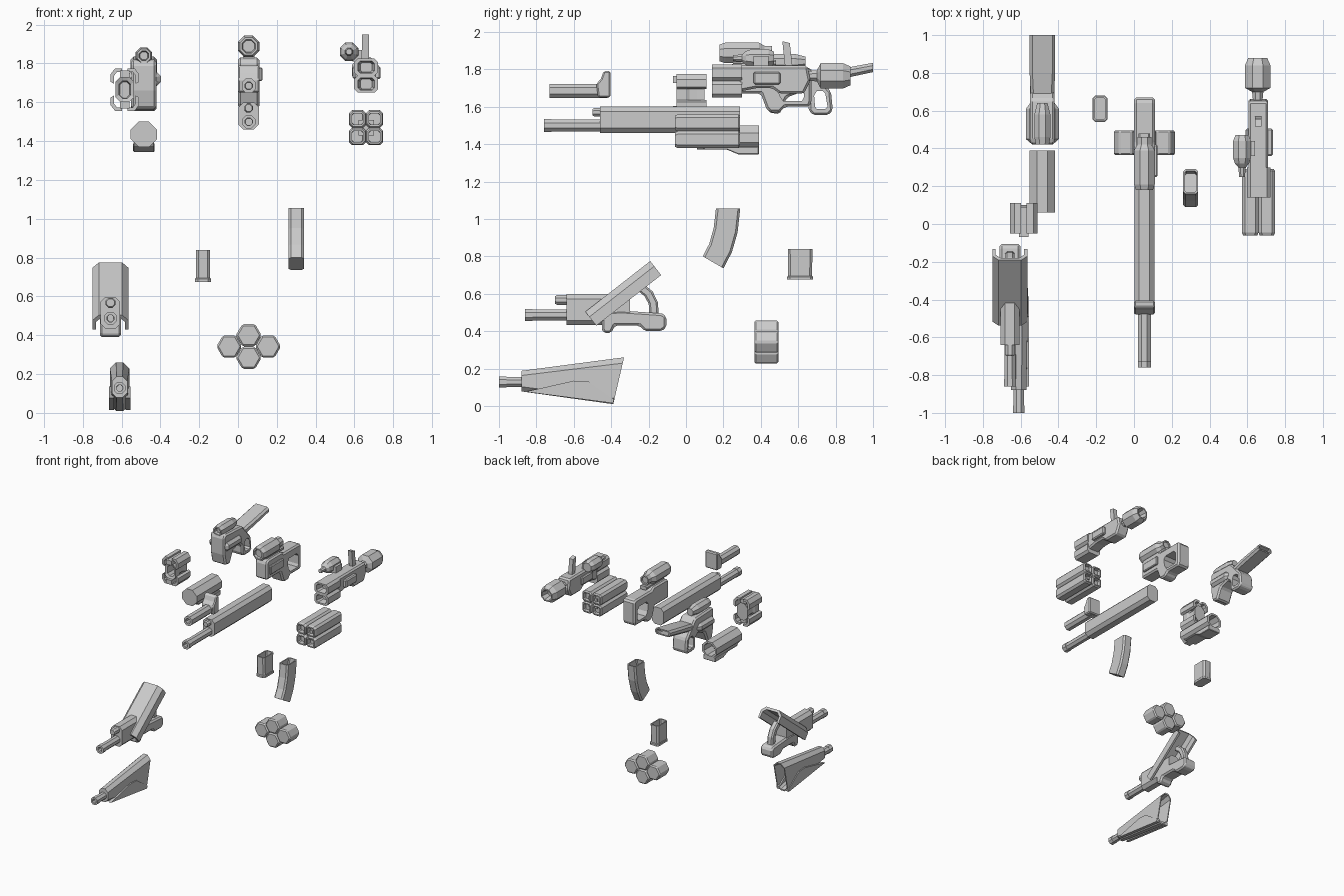
import bpy, bmesh
from math import radians, sin, cos
from mathutils import Vector, Matrix


def finish(name, bm, bevel=0):
    bmesh.ops.recalc_face_normals(bm, faces=bm.faces)
    me = bpy.data.meshes.new(name)
    bm.to_mesh(me)
    bm.free()
    ob = bpy.data.objects.new(name, me)
    bpy.context.collection.objects.link(ob)
    if bevel:
        m = ob.modifiers.new("bevel", 'BEVEL')
        m.width, m.segments, m.limit_method = bevel, 1, 'ANGLE'
    return ob


def prism(name, pts, a, b, axis='x', bevel=0):
    """Extrude a (y,z) outline along x, or an (x,z) outline along y."""
    bm = bmesh.new()
    put = (lambda p, t: (t, p[0], p[1])) if axis == 'x' else (lambda p, t: (p[0], t, p[1]))
    lo, hi = [[bm.verts.new(put(p, t)) for p in pts] for t in (a, b)]
    bm.faces.new(lo)
    bm.faces.new(hi)
    n = len(pts)
    for i in range(n):
        bm.faces.new((lo[i], lo[(i + 1) % n], hi[(i + 1) % n], hi[i]))
    return finish(name, bm, bevel)


def box(name, x0, x1, y0, y1, z0, z1, bevel=0):
    return prism(name, [(y0, z0), (y1, z0), (y1, z1), (y0, z1)], x0, x1, bevel=bevel)


def loft(name, xc, secs):
    """Loft chamfered rectangles; each is (y, z, width, depth, chamfer, tilt degrees=90)."""
    bm = bmesh.new()
    rings = []
    for s in secs:
        y, z, w, d, c = s[:5]
        t = radians(s[5] if len(s) > 5 else 90)
        w, d = w / 2, d / 2
        uv = [(w, d - c), (w - c, d), (c - w, d), (-w, d - c), (-w, c - d), (c - w, -d), (w - c, -d), (w, c - d)]
        rings.append([bm.verts.new((xc + u, y + v * cos(t), z + v * sin(t))) for u, v in uv])
    for r, q in zip(rings, rings[1:]):
        for i in range(8):
            j = (i + 1) % 8
            bm.faces.new((r[i], r[j], q[j], q[i]))
    bm.faces.new(rings[0])
    bm.faces.new(rings[-1])
    return finish(name, bm)


def round_y(name, xc, zc, prof):
    """Octagonal turned part along y from (y, diameter) pairs."""
    return loft(name, xc, [(y, zc, d, d, d * .293) for y, d in prof])


def cut(ob, name, pts, a, b, axis='x', bevel=0):
    c = prism(name, pts, a, b, axis, bevel)
    c.hide_render = True
    c.hide_viewport = False
    c.display_type = 'WIRE'
    m = ob.modifiers.new("cut", 'BOOLEAN')
    m.operation, m.object, m.solver = 'DIFFERENCE', c, 'EXACT'


def barrel(name, x, z, y0, y1, d):
    round_y(name, x, z, [(y0 + .06, d * .5), (y0, d * .55), (y0, d), (y0 + .04, d),
                         (y0 + .04, d * .92), (y1, d * .92)])


# Long barrel with its housing
barrel("long_barrel", .055, 1.5, -.76, -.45, .068)
loft("long_housing", .055, [(-.46, 1.53, .105, .14, .025), (.29, 1.53, .105, .14, .025)])
round_y("long_gas_plug", .055, 1.57, [(-.5, .035), (-.49, .045), (-.44, .045)])

# Short barrel with sight block
loft("short_barrel", .055, [(-.67, 1.685, .035, .035, .01), (-.73, 1.685, .04, .04, .012),
                            (-.73, 1.685, .07, .075, .02), (-.42, 1.685, .07, .075, .02)])
prism("short_barrel_block", [(-.47, 1.65), (-.405, 1.65), (-.405, 1.79), (-.44, 1.79), (-.455, 1.75), (-.48, 1.72)],
      .0, .11, bevel=.008)

# Marksman receiver with open grip
ob = prism("marksman_receiver", [(.22, 1.67), (.40, 1.67), (.43, 1.59), (.45, 1.57), (.50, 1.57), (.53, 1.60),
                                 (.66, 1.60), (.67, 1.63), (.67, 1.80), (.64, 1.81), (.44, 1.81), (.42, 1.83),
                                 (.24, 1.83), (.22, 1.81)], .0, .11, bevel=.012)
cut(ob, "marksman_grip_cutter", [(.52, 1.63), (.62, 1.63), (.63, 1.65), (.63, 1.72), (.61, 1.745), (.51, 1.745),
                                 (.49, 1.72), (.50, 1.66)], -.1, .2)
box("marksman_side_cover", .10, .125, .25, .42, 1.71, 1.78, .006)
loft("marksman_rail", .055, [(.25, 1.835, .06, .03, .008), (.48, 1.835, .06, .03, .008)])
round_y("marksman_scope", .055, 1.888, [(.2, .06), (.18, .07), (.18, .09), (.21, .11), (.39, .11), (.42, .075),
                                        (.46, .075), (.46, .055), (.45, .05)])

# Launcher receiver, twin tube front and exhaust bell
prism("launcher_receiver", [(.28, 1.68), (.38, 1.70), (.46, 1.70), (.5, 1.67), (.63, 1.67), (.665, 1.74),
                            (.65, 1.82), (.28, 1.82)], .605, .71, bevel=.012)
for i, z in enumerate((1.694, 1.781)):
    loft(f"launcher_tube_{i}", .66, [(.2, z, .06, .05, .01), (.14, z, .085, .062, .012), (.14, z, .124, .087, .018),
                                     (.3, z, .124, .087, .018)])
box("launcher_side_box", .59, .735, .36, .505, 1.72, 1.785, .008)
prism("launcher_sight_blade", [(.53, 1.81), (.57, 1.81), (.555, 1.94), (.515, 1.95)], .64, .675)
round_y("launcher_bell", .655, 1.765, [(.65, .05), (.70, .06), (.72, .135), (.84, .135), (.88, .1), (.88, .08),
                                       (.82, .06)])
round_y("launcher_scope", .572, 1.86, [(.25, .03), (.3, .04), (.32, .075), (.35, .095), (.44, .095), (.47, .07)])
box("launcher_scope_mount", .59, .64, .36, .44, 1.81, 1.87)

# Four tube pack
for i in range(4):
    x, z = .615 + .088 * (i % 2), 1.424 + .09 * (i // 2)
    loft(f"quad_tube_{i}", x, [(-.02, z, .055, .055, .008), (-.06, z, .058, .058, .008), (-.06, z, .076, .076, .015),
                               (-.045, z, .088, .09, .016), (.28, z, .088, .09, .016), (.29, z, .074, .074, .012),
                               (.29, z, .058, .058, .008), (.26, z, .055, .055, .008)])
box("quad_core", .62, .70, -.03, .27, 1.43, 1.51)

# Assault receiver with ring grip
X = -.485
ob = prism("assault_receiver", [(.42, 1.66), (.44, 1.57), (.50, 1.56), (.54, 1.65), (.62, 1.68), (.655, 1.65),
                                (.655, 1.58), (.68, 1.555), (.76, 1.555), (.785, 1.58), (.775, 1.68),
                                (.74, 1.72), (.66, 1.81), (.44, 1.82), (.42, 1.80)], X - .065, X + .065, bevel=.012)
cut(ob, "assault_grip_cutter", [(.69, 1.60), (.70, 1.587), (.745, 1.587), (.757, 1.60), (.745, 1.67), (.73, 1.685),
                                (.70, 1.685), (.685, 1.66)], X - .2, X + .2)
loft("assault_side_covers", X, [(.43, 1.72, .13, .05, .015), (.45, 1.72, .175, .07, .02),
                                (.61, 1.72, .175, .07, .02), (.64, 1.72, .13, .05, .015)])
loft("assault_stock", X, [(.64, 1.735, .12, .06, .015), (.8, 1.77, .135, .055, .015),
                          (1.0, 1.81, .135, .05, .015), (1.0, 1.81, .11, .03, .008), (.9, 1.79, .11, .03, .008)])
round_y("assault_scope", X, 1.84, [(.45, .04), (.42, .05), (.42, .07), (.46, .085), (.58, .085), (.64, .055)])
box("assault_scope_mount", X - .03, X + .03, .46, .6, 1.79, 1.83)

# Hollow hexagonal shroud with underside foot
loft("hex_shroud", X, [(.06, 1.435, .135, .13, .04), (.39, 1.435, .135, .13, .04), (.39, 1.435, .10, .10, .03),
                       (.12, 1.435, .09, .09, .027), (.06, 1.435, .09, .09, .027), (.06, 1.435, .134, .129, .04)])
barrel("shroud_bore", X, 1.435, .07, .3, .07)
prism("shroud_foot", [(.08, 1.40), (.10, 1.37), (.22, 1.37), (.28, 1.345), (.39, 1.345), (.39, 1.385), (.1, 1.385)],
      X - .055, X + .055, bevel=.008)

# Muzzle collar: octagonal core and four corner brackets
cx, cz = -.583, 1.665
loft("collar_core", cx, [(.09, cz, .05, .08, .015), (-.04, cz, .06, .09, .018), (-.05, cz, .095, .14, .03),
                         (.0, cz, .095, .14, .03), (.02, cz, .075, .11, .025), (.06, cz, .075, .11, .025),
                         (.1, cz, .095, .14, .03)])
for i, (sx, sz) in enumerate(((1, 1), (1, -1), (-1, 1), (-1, -1))):
    pts = [(.015, .11), (.05, .11), (.073, .08), (.073, .04), (.055, .03), (.055, .072), (.04, .092), (.015, .092)]
    prism(f"collar_bracket_{i}", [(cx + sx * u, cz + sz * v) for u, v in pts], -.05, .11, 'y')
for s in (-1, 1):
    box(f"collar_strut_{s}", cx - .025, cx + .025, -.07, .09, cz + s * .08 - .018, cz + s * .08 + .018)

# Compact gun with slanted cover
D = -.657
barrel("compact_barrel", D, .487, -.86, -.62, .065)
loft("compact_housing", D, [(-.64, .515, .10, .165, .025), (-.3, .515, .10, .165, .025)])
round_y("compact_gas_plug", D, .567, [(-.70, .04), (-.69, .052), (-.6, .052)])
half = [(.093, -.05), (.093, .01), (.06, .045)]
inner = [(.05, .025), (.075, .0), (.075, -.05)]
sec = half + [(-x, z) for x, z in half[::-1]] + [(-x, z) for x, z in inner[::-1]] + inner
ob = prism("compact_cover", sec, -.22, .22, 'y')
ob.matrix_world = Matrix.Translation((D, -.337, .604)) @ Matrix.Rotation(radians(38), 4, 'X')
prism("compact_base", [(-.45, .41), (-.44, .39), (-.40, .39), (-.38, .43), (-.25, .43), (-.22, .40), (-.13, .40),
                       (-.105, .42), (-.105, .48), (-.13, .495), (-.20, .50), (-.35, .51), (-.45, .50)],
      D - .055, D + .055, bevel=.012)
loft("compact_rear_strut", D, [(-.25, .64, .05, .05, .01, 35), (-.20, .60, .05, .05, .01, 30),
                               (-.175, .55, .05, .05, .01, 10), (-.17, .48, .05, .05, .01, 0)])

# Tapered hollow gun fairing
E = -.61
barrel("fairing_barrel", E, .128, -1, -.86, .06)
loft("fairing_shell", E, [(-.88, .133, .08, .11, .025), (-.36, .135, .10, .257, .032, 77),
                          (-.36, .135, .085, .235, .027, 77), (-.6, .133, .065, .14, .02)])
for s in (-1, 1):
    prism(f"fairing_side_panel_{s}", [(-.86, .076), (-.60, .135), (-.52, .13), (-.385, .035), (-.39, .015)],
          E + s * .03, E + s * .055)

# Curved and straight magazines, open at the top
loft("curved_magazine", .30, [(.145, .768, .08, .128, .012, -30), (.185, .845, .08, .129, .012, -20),
                              (.212, .94, .08, .13, .012, -10), (.225, 1.055, .08, .13, .012, 0),
                              (.225, 1.055, .062, .11, .008, 0), (.212, .94, .062, .11, .008, -10)])
loft("straight_magazine", -.18, [(.61, .675, .082, .14, .015, 0), (.61, .69, .082, .14, .015, 0),
                                 (.61, .695, .074, .128, .013, 0), (.61, .84, .074, .132, .013, 0),
                                 (.61, .84, .058, .112, .009, 0), (.61, .71, .058, .112, .009, 0)])

# Cluster of four hexagonal canisters
for i, (x, z) in enumerate(((.055, .4), (.055, .284), (-.045, .342), (.155, .342))):
    hexa = [(x + .066 * cos(radians(60 * k)), z + .066 * sin(radians(60 * k))) for k in range(6)]
    prism(f"hex_canister_{i}", hexa, .365, .495, 'y', bevel=.009)
